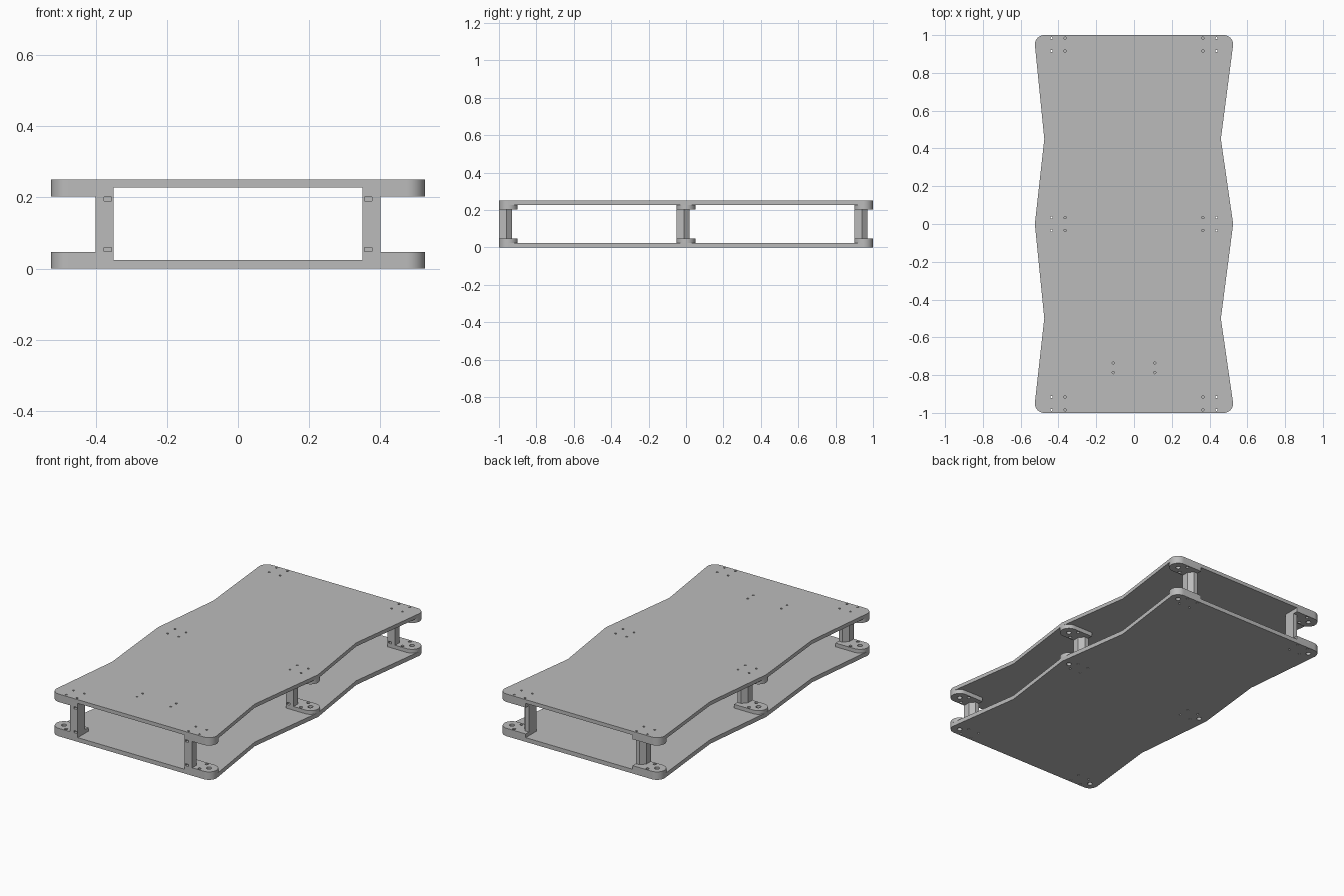
import bpy
from math import sin, cos, pi, radians

cube = bpy.data.objects.get("Cube")
if cube:
    bpy.data.objects.remove(cube, do_unlink=True)

grey = bpy.data.materials.new("plain grey")
grey.use_nodes = True
COLOUR = (0.5, 0.5, 0.5, 1)
grey.diffuse_color = COLOUR
grey.node_tree.nodes["Principled BSDF"].inputs["Base Color"].default_value = COLOUR


def arc(cx, cy, r, a0, a1, n=10):
    """Points along an arc, angles in degrees."""
    steps = [radians(a0 + (a1 - a0) * i / n) for i in range(n + 1)]
    return [(cx + r * cos(a), cy + r * sin(a)) for a in steps]


def hole(cx, cy, r):
    return arc(cx, cy, r, 0, 345, 23)


def slab(name, outline, holes, z0, z1):
    """Extrude a flat outline with holes between two heights."""
    curve = bpy.data.curves.new(name, "CURVE")
    curve.dimensions = "2D"
    curve.fill_mode = "BOTH"
    curve.extrude = (z1 - z0) / 2
    for pts in [outline] + holes:
        sp = curve.splines.new("POLY")
        sp.points.add(len(pts) - 1)
        for p, (x, y) in zip(sp.points, pts):
            p.co = (x, y, 0, 1)
        sp.use_cyclic_u = True
    temp = bpy.data.objects.new(name + "_outline", curve)
    bpy.context.collection.objects.link(temp)
    bpy.context.view_layer.update()
    mesh = bpy.data.meshes.new_from_object(
        temp.evaluated_get(bpy.context.evaluated_depsgraph_get()))
    bpy.data.objects.remove(temp, do_unlink=True)
    for v in mesh.vertices:
        v.co.z += (z0 + z1) / 2
    mesh.materials.clear()
    mesh.materials.append(grey)
    obj = bpy.data.objects.new(name, mesh)
    bpy.context.collection.objects.link(obj)
    # Weld cap and wall edges, then keep the sharp corners
    bpy.ops.object.select_all(action="DESELECT")
    obj.select_set(True)
    bpy.context.view_layer.objects.active = obj
    bpy.ops.object.mode_set(mode="EDIT")
    bpy.ops.mesh.select_all(action="SELECT")
    bpy.ops.mesh.remove_doubles(threshold=0.00005)
    bpy.ops.mesh.normals_make_consistent(inside=False)
    bpy.ops.object.mode_set(mode="OBJECT")
    bpy.ops.object.shade_smooth_by_angle(angle=radians(30))
    return obj


# Heights of the plate and flange layers
BOTTOM, LOW, LOW_TOP = 0, 0.025, 0.047
HIGH_BASE, HIGH, TOP = 0.203, 0.228, 0.25
ROWS = {"front": -0.95, "middle": 0.0, "back": 0.95}
SIDES = {"left": 1, "right": -1}
BOLT = 0.006
PIVOT = 0.014

# Plate outline: rounded corners and two waists on each side
plate = (arc(0.475, 0.95, 0.05, 0, 90) + arc(-0.475, 0.95, 0.05, 90, 180)
         + [(-0.475, 0.45), (-0.525, 0), (-0.475, -0.5)]
         + arc(-0.475, -0.95, 0.05, 180, 270) + arc(0.475, -0.95, 0.05, 270, 360)
         + [(0.46, -0.5), (0.525, 0), (0.46, 0.45)])

bolts = [(s * x, y + dy) for s in SIDES.values() for y in ROWS.values()
         for x in (0.365, 0.437) for dy in (-0.034, 0.034)]
bolt_holes = [hole(x, y, BOLT) for x, y in bolts]
front_holes = [hole(s * 0.11, y, BOLT) for s in (1, -1) for y in (-0.735, -0.787)]
pivot_holes = [hole(s * 0.475, y, PIVOT) for s in (1, -1) for y in ROWS.values()]

slab("top_plate", plate, bolt_holes + front_holes, HIGH, TOP)
slab("bottom_plate", plate, bolt_holes + pivot_holes, BOTTOM, LOW)


def slot_cutter(name, x, y, z):
    bpy.ops.mesh.primitive_cube_add(size=1, location=(x, y, z))
    obj = bpy.context.object
    obj.name = name
    obj.scale = (0.02, 0.05, 0.012)
    obj.hide_render = True
    obj.hide_viewport = True
    obj.display_type = "WIRE"
    return obj


# Six brackets: two round-ended flanges joined by a chamfered post
for row, y in ROWS.items():
    for side, s in SIDES.items():
        name = f"{row}_{side}"
        flange = [(s * px, py) for px, py in
                  [(0.35, y + 0.05), (0.35, y - 0.05)] + arc(0.475, y, 0.05, -90, 90, 20)]
        holes = [hole(s * 0.437, y + d, 0.009) for d in (-0.034, 0.034)]
        holes.append(hole(s * 0.475, y, PIVOT))
        slab(name + "_lower_flange", flange, holes, LOW, LOW_TOP)
        slab(name + "_upper_flange", flange, holes, HIGH_BASE, HIGH)

        base = y - 0.05
        post = [(s * px, base + py) for px, py in
                [(0.35, 0), (0.40, 0), (0.40, 0.04), (0.375, 0.07), (0.35, 0.07)]]
        post_obj = slab(name + "_post", post, [], LOW_TOP, HIGH_BASE)
        # Nut slots in the front face of the post
        for label, z in (("lower", 0.054), ("upper", 0.196)):
            mod = post_obj.modifiers.new(label + "_slot", "BOOLEAN")
            mod.object = slot_cutter(f"{name}_{label}_slot_cutter", s * 0.366, base, z)
            mod.solver = "EXACT"
